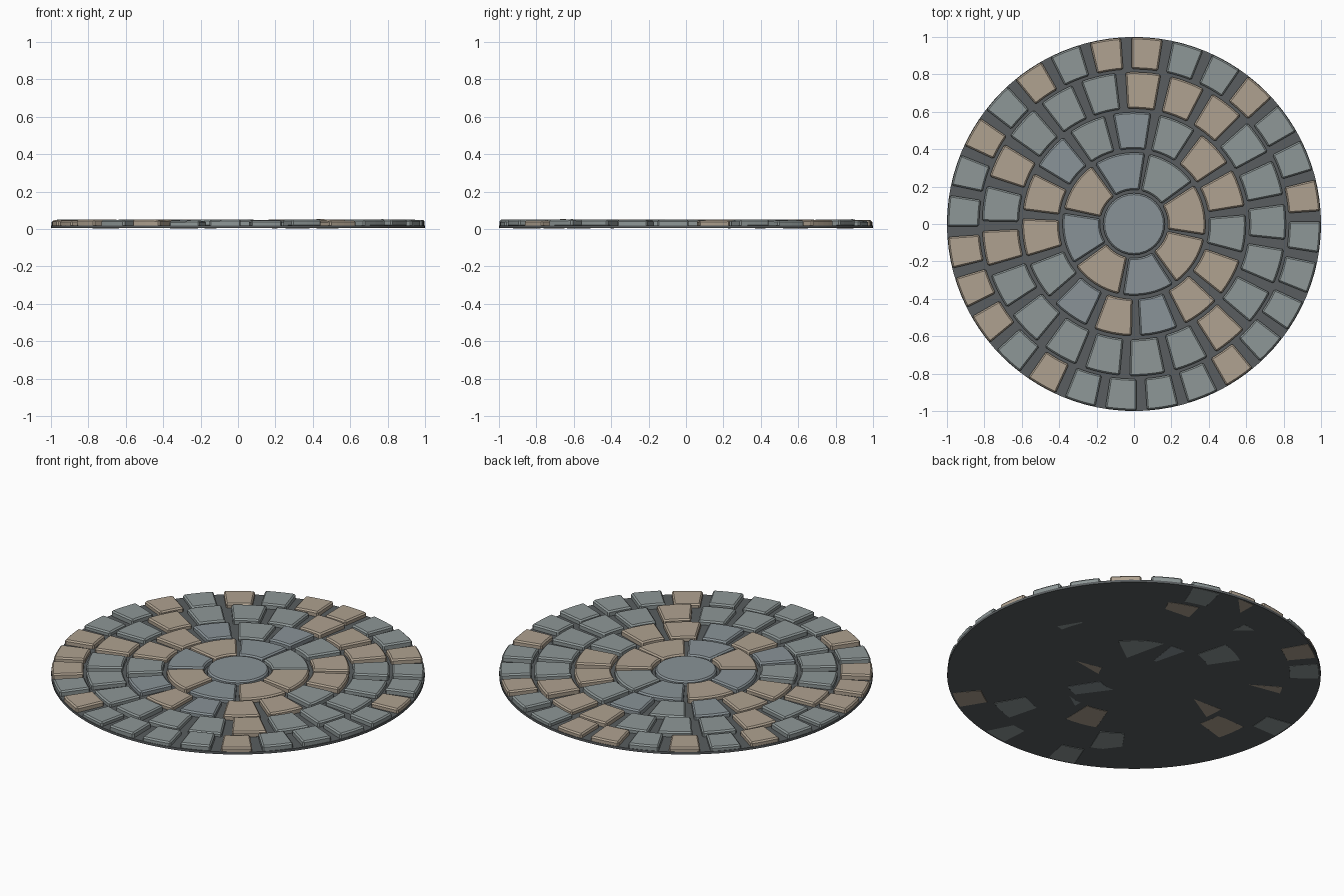
import bpy, bmesh, random
from math import pi, sin, cos, radians

if "Cube" in bpy.data.objects:
    bpy.data.objects.remove(bpy.data.objects["Cube"])

random.seed(4)


def material(name, rgb):
    m = bpy.data.materials.new(name)
    m.diffuse_color = (*rgb, 1)
    m.use_nodes = True
    m.node_tree.nodes["Principled BSDF"].inputs["Base Color"].default_value = m.diffuse_color
    return m


MATS = {
    "b": material("slate_grey", (0.25, 0.29, 0.31)),
    "g": material("green_grey", (0.27, 0.31, 0.31)),
    "t": material("tan_stone", (0.43, 0.36, 0.28)),
    "m": material("dark_mortar", (0.10, 0.11, 0.115)),
}


def slab(name, outline, z0, z1, mat, bevel=0.0, tilt=(0, 0)):
    """Extrude a flat outline from z0 to z1, slightly tilted, with chamfered edges."""
    cx = sum(p[0] for p in outline) / len(outline)
    cy = sum(p[1] for p in outline) / len(outline)
    bm = bmesh.new()
    rows = []
    for z in (z0, z1):
        rows.append([bm.verts.new((x, y, z + tilt[0] * (x - cx) + tilt[1] * (y - cy)))
                     for x, y in outline])
    low, high = rows
    bm.faces.new(low[::-1])
    bm.faces.new(high)
    n = len(outline)
    for i in range(n):
        j = (i + 1) % n
        bm.faces.new((low[i], low[j], high[j], high[i]))
    mesh = bpy.data.meshes.new(name)
    bm.to_mesh(mesh)
    bm.free()
    mesh.materials.append(mat)
    obj = bpy.data.objects.new(name, mesh)
    bpy.context.collection.objects.link(obj)
    if bevel:
        mod = obj.modifiers.new("chamfer", "BEVEL")
        mod.width = bevel
        mod.segments = 1
        mod.limit_method = "ANGLE"
        mod.angle_limit = radians(40)
    return obj


def arc(r, a0, a1, steps):
    return [(r * cos(a0 + (a1 - a0) * i / steps), r * sin(a0 + (a1 - a0) * i / steps))
            for i in range(steps + 1)]


# mortar bed and round centre stone
slab("mortar_bed", arc(1.0, 0, 2 * pi, 96)[:-1], 0.006, 0.020, MATS["m"])
slab("centre_stone", arc(0.165, 0, 2 * pi, 32)[:-1], 0.008, 0.048, MATS["b"], 0.008)

# rings: inner radius, outer radius, first stone centre (deg), stone width (deg),
# colours clockwise from the top
RINGS = [
    (0.182, 0.382, 102.0, 41.5, "bgttbtbt"),
    (0.402, 0.598, 91.0, 19.5, "bgttgttbtbgttbg"[:15]),
    (0.617, 0.812, 86.5, 13.4, "tttgggggtggggggtgtggg"),
    (0.828, 0.997, 86.0, 9.7, "tggtggtggggtggggtgtttggtgtgt"),
]
for k, (r0, r1, first, width, colours) in enumerate(RINGS, 1):
    n = len(colours)
    for i, c in enumerate(colours):
        mid = radians(first - 360 / n * i)
        half = radians(width) / 2
        steps = 8 if k == 1 else 4
        outline = arc(r1, mid - half, mid + half, steps) + arc(r0, mid + half, mid - half, steps)
        dz = random.uniform(-0.004, 0.004)
        tilt = (random.uniform(-0.012, 0.012), random.uniform(-0.012, 0.012))
        slab(f"ring_{k}_stone_{i + 1}", outline, 0.0085 + dz, 0.0475 + dz, MATS[c], 0.008, tilt)
